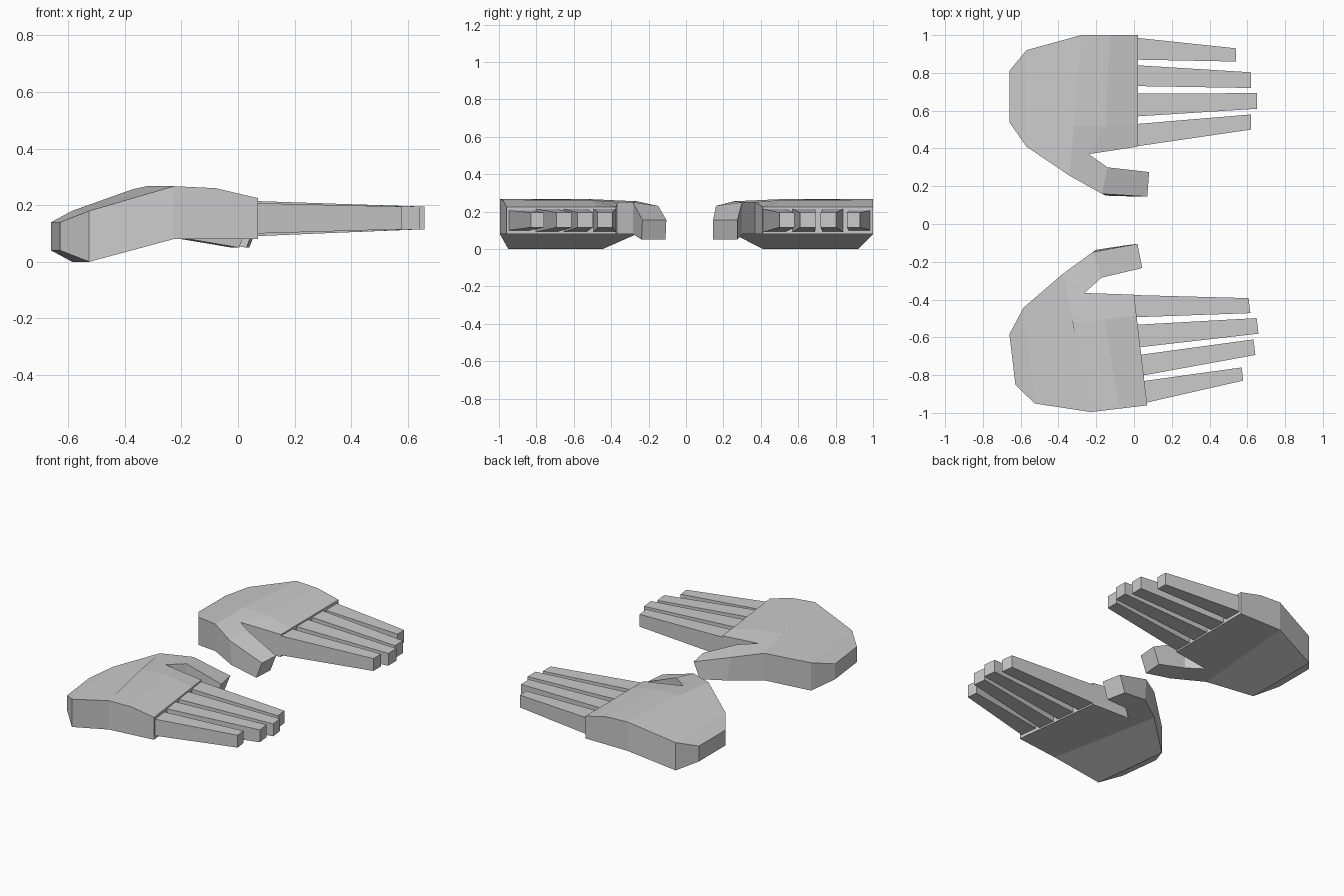
import bpy, bmesh, math
from mathutils import Matrix, Vector

if "Cube" in bpy.data.objects:
    bpy.data.objects.remove(bpy.data.objects["Cube"])

grey = bpy.data.materials.new("light_grey")
grey.diffuse_color = (0.6, 0.6, 0.6, 1)
grey.use_nodes = True
grey.node_tree.nodes["Principled BSDF"].inputs["Base Color"].default_value = grey.diffuse_color

# Palm and thumb plan points: x, y, underside z, top z
POINTS = {
    "heel_out": (-.66, .81, .04, .14), "heel_in": (-.66, .54, .04, .14),
    "wrist_out": (-.57, .92, 0, .18), "wrist_in": (-.57, .41, 0, .18),
    "back_out": (-.28, 1, .08, .267), "back_mid": (-.32, .52, .08, .267),
    "thumb_root": (-.34, .255, .08, .255),
    "mid_out": (-.13, 1, .08, .26), "mid_in": (-.15, .52, .08, .262),
    "web": (-.24, .37, .08, .25),
    "knuckle_out": (.02, 1, .08, .225), "knuckle_mid": (.02, .52, .08, .225),
    "knuckle_in": (.02, .41, .08, .225),
    "thumb_out": (-.17, .16, .08, .23), "thumb_in": (-.14, .30, .08, .25),
    "tip_out": (.07, .145, .05, .155), "tip_in": (.08, .275, .05, .155),
}
PANELS = [
    "heel_out heel_in wrist_in wrist_out",
    "wrist_out wrist_in thumb_root back_mid back_out",
    "back_out back_mid mid_in mid_out",
    "mid_out mid_in knuckle_mid knuckle_out",
    "back_mid thumb_root web mid_in",
    "mid_in web knuckle_in knuckle_mid",
    "thumb_root thumb_out thumb_in web",
    "thumb_out tip_out tip_in thumb_in",
]
OUTLINE = ("heel_out heel_in wrist_in thumb_root thumb_out tip_out tip_in thumb_in web "
           "knuckle_in knuckle_mid knuckle_out mid_out back_out wrist_out").split()

# Fingers: base y range, base z range, tip x, tip y range
FINGERS = {
    "little_finger": (.87, .985, .10, .207, .54, .86, .93),
    "ring_finger": (.73, .84, .09, .215, .62, .72, .803),
    "middle_finger": (.57, .69, .09, .215, .65, .61, .693),
    "index_finger": (.412, .53, .09, .215, .62, .50, .58),
}


def finish(bm, name, matrix):
    bmesh.ops.transform(bm, matrix=matrix, verts=bm.verts)
    bmesh.ops.recalc_face_normals(bm, faces=bm.faces)
    mesh = bpy.data.meshes.new(name)
    bm.to_mesh(mesh)
    bm.free()
    mesh.materials.append(grey)
    bpy.context.collection.objects.link(bpy.data.objects.new(name, mesh))


def palm(name, matrix):
    bm = bmesh.new()
    top = {k: bm.verts.new((x, y, hi)) for k, (x, y, lo, hi) in POINTS.items()}
    low = {k: bm.verts.new((x, y, lo)) for k, (x, y, lo, hi) in POINTS.items()}
    # The thumb end leans back underneath, and its outer side flares slightly
    low["tip_out"].co.x -= .04
    low["tip_in"].co.x -= .04
    low["thumb_out"].co += Vector((.02, -.01, 0))
    for panel in PANELS:
        keys = panel.split()
        bm.faces.new([top[k] for k in keys])
        bm.faces.new([low[k] for k in reversed(keys)])
    for a, b in zip(OUTLINE, OUTLINE[1:] + OUTLINE[:1]):
        bm.faces.new((top[b], top[a], low[a], low[b]))
    finish(bm, name, matrix)


def finger(name, spec, matrix):
    y0, y1, z0, z1, tip, t0, t1 = spec
    bm = bmesh.new()
    rings = []
    for x, ya, yb, za, zb in ((.02, y0, y1, z0, z1), (tip, t0, t1, .115, .195)):
        rings.append([bm.verts.new((x, y, z))
                      for y, z in ((ya, za), (yb, za), (yb, zb), (ya, zb))])
    base, end = rings
    bm.faces.new(base[::-1])
    bm.faces.new(end)
    for i in range(4):
        j = (i + 1) % 4
        bm.faces.new((base[i], base[j], end[j], end[i]))
    finish(bm, name, matrix)


# The second hand is mirrored and turned slightly about its outer knuckle
mirrored = (Matrix.Translation((.07, -.96, 0)) @ Matrix.Rotation(math.radians(6.8), 4, 'Z')
            @ Matrix.Translation((-.02, 1, 0)) @ Matrix.Diagonal((1, -1, 1, 1)))
for side, matrix in (("left", Matrix.Identity(4)), ("right", mirrored)):
    palm(side + "_palm_and_thumb", matrix)
    for part, spec in FINGERS.items():
        finger(side + "_" + part, spec, matrix)
